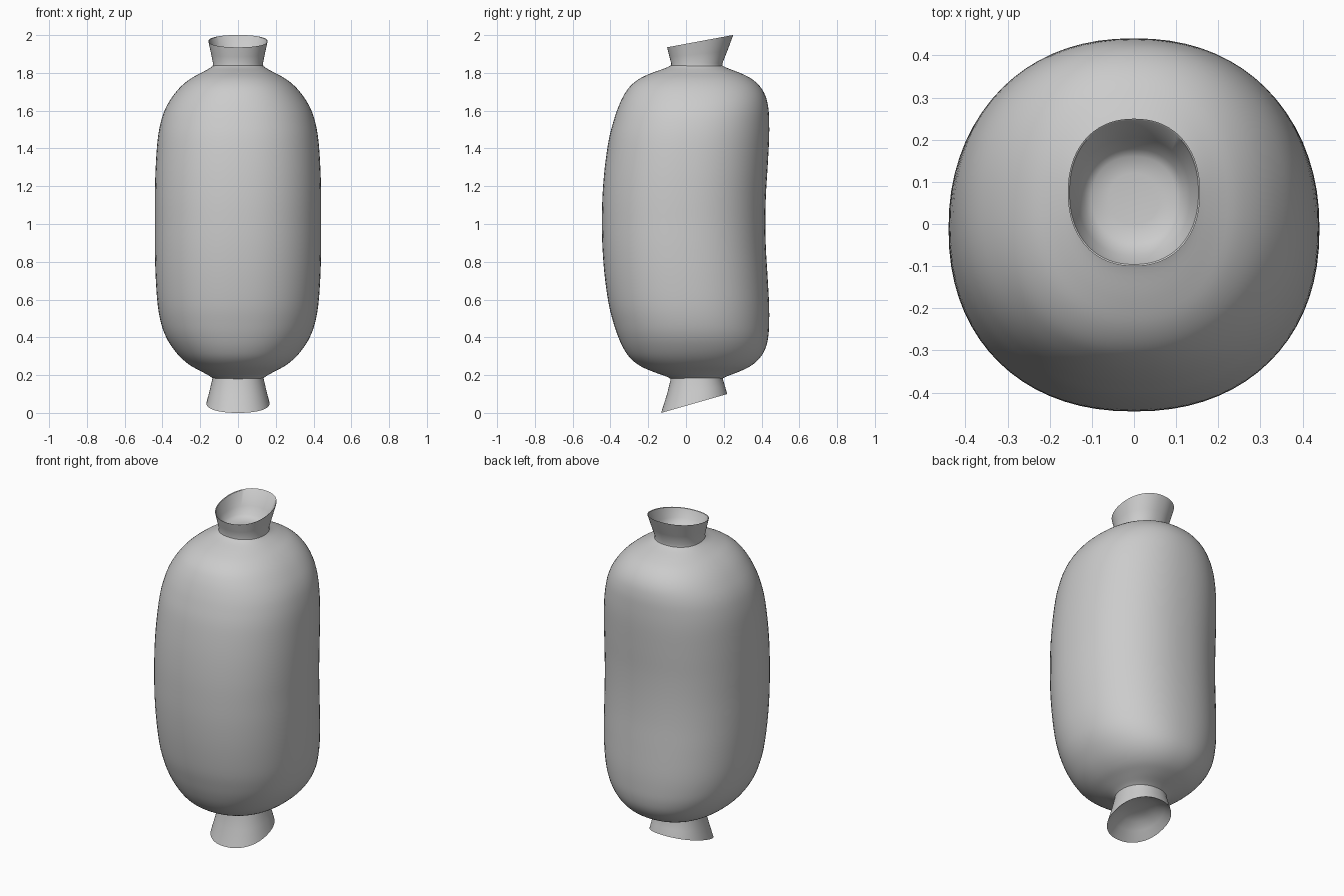
import bpy, bmesh, math

if "Cube" in bpy.data.objects:
    bpy.data.objects.remove(bpy.data.objects["Cube"])

SEG = 72


def ring(z, hx, y0, y1, slope=0.0, power=2.2):
    """Rounded-square cross-section, optionally tilted along y."""
    yc, hy = (y0 + y1) / 2, (y1 - y0) / 2
    pts = []
    for i in range(SEG):
        a = 2 * math.pi * i / SEG
        c, s = math.cos(a), math.sin(a)
        x = math.copysign(abs(c) ** (2 / power), c) * hx
        y = math.copysign(abs(s) ** (2 / power), s) * hy
        pts.append((x, yc + y, z + slope * y))
    return pts


def smooth_rows(rows, steps=4):
    """Catmull-Rom interpolation between cross-section rows."""
    out = []
    for i in range(len(rows) - 1):
        p = [rows[max(i - 1, 0)], rows[i], rows[i + 1], rows[min(i + 2, len(rows) - 1)]]
        for k in range(steps):
            t = k / steps
            out.append(tuple(0.5 * (2 * b + (c - a) * t + (2 * a - 5 * b + 4 * c - d) * t * t
                                    + (3 * b - a - 3 * c + d) * t ** 3)
                             for a, b, c, d in zip(*p)))
    return out + [rows[-1]]


def loft(name, rings, cap_start=False, cap_end=True):
    bm = bmesh.new()
    loops = [[bm.verts.new(p) for p in r] for r in rings]
    for a, b in zip(loops, loops[1:]):
        for i in range(SEG):
            j = (i + 1) % SEG
            bm.faces.new((a[i], a[j], b[j], b[i]))
    if cap_start:
        bm.faces.new(loops[0][::-1])
    if cap_end:
        bm.faces.new(loops[-1])
    bmesh.ops.recalc_face_normals(bm, faces=bm.faces)
    me = bpy.data.meshes.new(name)
    bm.to_mesh(me)
    bm.free()
    ob = bpy.data.objects.new(name, me)
    bpy.context.collection.objects.link(ob)
    bpy.ops.object.select_all(action='DESELECT')
    ob.select_set(True)
    bpy.context.view_layer.objects.active = ob
    bpy.ops.object.shade_smooth_by_angle(angle=math.radians(35))
    return ob


# Bent capsule body: (z, half width, front y, back y), mirrored about mid height
MID = 1.01
upper = [(1.01, .44, -.445, .42), (1.15, .44, -.442, .423), (1.30, .436, -.43, .432),
         (1.45, .425, -.408, .44), (1.55, .406, -.382, .44), (1.62, .38, -.358, .435),
         (1.68, .343, -.33, .42), (1.73, .30, -.295, .39), (1.77, .25, -.245, .345),
         (1.80, .195, -.18, .285), (1.825, .15, -.11, .22), (1.84, .13, -.08, .19)]
lower = [(2 * MID - z, *rest) for z, *rest in reversed(upper[1:])]
loft("body", [ring(*r) for r in smooth_rows(lower + upper)], cap_start=True)

# Top spout: flared outer wall, slanted rim, hollow inside with a rounded floor
loft("top_spout", [
    ring(1.83, .135, -.08, .195), ring(1.85, .132, -.078, .192),
    ring(1.90, .142, -.088, .218, .09), ring(1.968, .157, -.10, .25, .186),
    ring(1.966, .153, -.096, .246, .186), ring(1.90, .133, -.075, .205, .09),
    ring(1.87, .118, -.058, .178), ring(1.855, .10, -.04, .16),
    ring(1.85, .06, 0, .12)])

# Bottom foot: flared wall, slanted rim, shallow dished underside
loft("bottom_foot", [
    ring(.19, .135, -.08, .195), ring(.175, .137, -.082, .196),
    ring(.12, .15, -.10, .207, .13), ring(.05, .167, -.132, .218, .286),
    ring(.053, .162, -.127, .213, .286), ring(.085, .13, -.09, .18, .25),
    ring(.108, .09, -.05, .14, .2), ring(.12, .045, -.005, .095, .15)])
